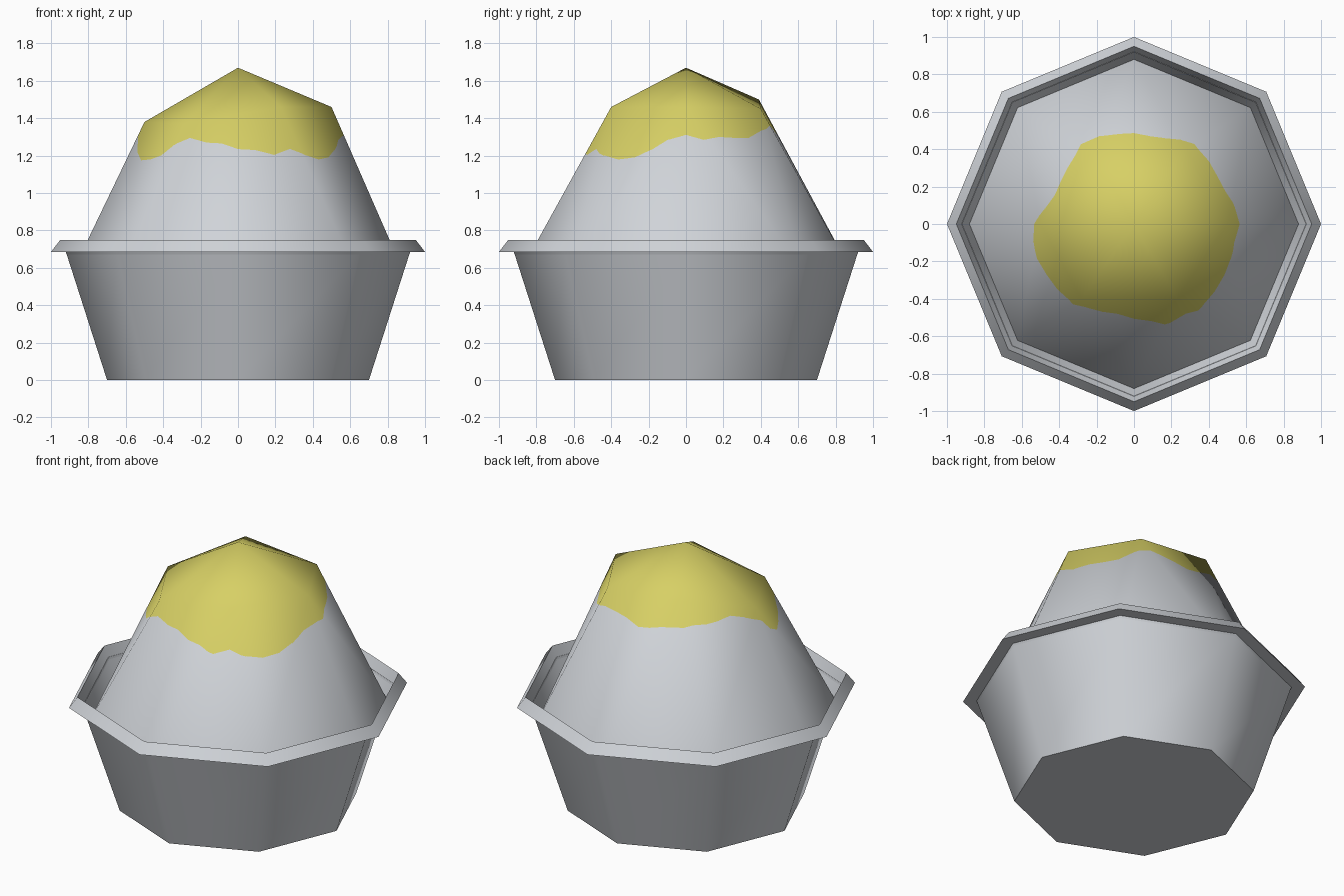
import bpy, bmesh, math
from mathutils import Vector

if "Cube" in bpy.data.objects:
    bpy.data.objects.remove(bpy.data.objects["Cube"])


def material(name, rgb):
    m = bpy.data.materials.new(name)
    m.diffuse_color = (*rgb, 1)
    m.use_nodes = True
    m.node_tree.nodes["Principled BSDF"].inputs["Base Color"].default_value = m.diffuse_color
    return m


GREY = material("light_grey", (0.63, 0.655, 0.69))
YELLOW = material("yellow", (0.68, 0.63, 0.13))


def polar(r, deg, z):
    a = math.radians(deg)
    return Vector((r * math.cos(a), r * math.sin(a), z))


def finish(bm, name, mats):
    me = bpy.data.meshes.new(name)
    bm.to_mesh(me)
    bm.free()
    for m in mats:
        me.materials.append(m)
    ob = bpy.data.objects.new(name, me)
    bpy.context.collection.objects.link(ob)
    return ob


# Octagonal pot with an overhanging rim and a sloping inner lip
profile = [(0.70, 0), (0.92, 0.685), (1.0, 0.685), (0.95, 0.75), (0.88, 0.59)]
bm = bmesh.new()
rings = [[bm.verts.new(polar(r, 45 * k, z)) for k in range(8)] for r, z in profile]
bm.faces.new(rings[0][::-1])
for low, high in zip(rings, rings[1:]):
    for k in range(8):
        n = (k + 1) % 8
        bm.faces.new((low[k], low[n], high[n], high[k]))
pot = finish(bm, "pot", [GREY])
bpy.context.view_layer.objects.active = pot
pot.select_set(True)
bpy.ops.object.shade_smooth_by_angle(angle=math.radians(60))

# Mound: octagonal foot, uneven six-point shoulder, single peak
shoulder = [(0.50, 0, 1.46), (0.28, 0.40, 1.45), (-0.22, 0.39, 1.50),
            (-0.50, 0, 1.38), (-0.28, -0.40, 1.37), (0.23, -0.40, 1.46)]
bm = bmesh.new()
layer = bm.verts.layers.float_vector.new("smooth_normal")
foot = [bm.verts.new(polar(0.88, 45 * k, 0.59)) for k in range(8)]
top = [bm.verts.new(p) for p in shoulder]
peak = bm.verts.new((0, 0, 1.67))
for i in range(6):
    n = (i + 1) % 6
    bm.faces.new((peak, top[i], top[n]))
    near = round((60 * i + 30) / 45 + 1e-6) % 8
    bm.faces.new((top[n], top[i], foot[near]))
for k in range(8):
    near = round((45 * k + 22.5) / 60) % 6
    bm.faces.new((foot[k], foot[(k + 1) % 8], top[near]))
bm.normal_update()
for v in bm.verts:
    v[layer] = v.normal

# Wavy lower edge of the yellow cap: one height every ten degrees
edge = [1.31, 1.285, 1.30, 1.295, 1.295, 1.335, 1.36, 1.35, 1.335,
        1.31, 1.325, 1.35, 1.355, 1.36, 1.35, 1.355, 1.37, 1.345,
        1.31, 1.22, 1.175, 1.18, 1.20, 1.255, 1.295, 1.27, 1.265,
        1.235, 1.23, 1.205, 1.235, 1.20, 1.18, 1.19, 1.23, 1.285]


def wedge(face):
    c = face.calc_center_median()
    return int(math.degrees(math.atan2(c.y, c.x)) % 360 // 10) % 36


# Slice into wedges, then cut each wedge along the wavy edge
for i in range(18):
    bmesh.ops.bisect_plane(bm, geom=bm.verts[:] + bm.edges[:] + bm.faces[:], dist=1e-5,
                           plane_co=(0, 0, 0), plane_no=polar(1, 10 * i + 90, 0))
planes = []
for i in range(36):
    a = polar(0.52, 10 * i, edge[i])
    b = polar(0.52, 10 * i + 10, edge[(i + 1) % 36])
    planes.append((a, polar(1, 10 * i + 5, 0).cross(b - a).normalized()))
for i, (co, no) in enumerate(planes):
    faces = [f for f in bm.faces if wedge(f) == i]
    edges = {e for f in faces for e in f.edges}
    verts = {v for f in faces for v in f.verts}
    bmesh.ops.bisect_plane(bm, geom=faces + list(edges) + list(verts), dist=1e-4,
                           plane_co=co, plane_no=no)
for f in bm.faces:
    co, no = planes[wedge(f)]
    f.material_index = int((f.calc_center_median() - co).dot(no) > 0)
    f.smooth = True
bm.verts.index_update()
normals = [Vector(v[layer]).normalized() for v in bm.verts]
mound = finish(bm, "mound", [GREY, YELLOW])
mound.data.normals_split_custom_set_from_vertices(normals)
